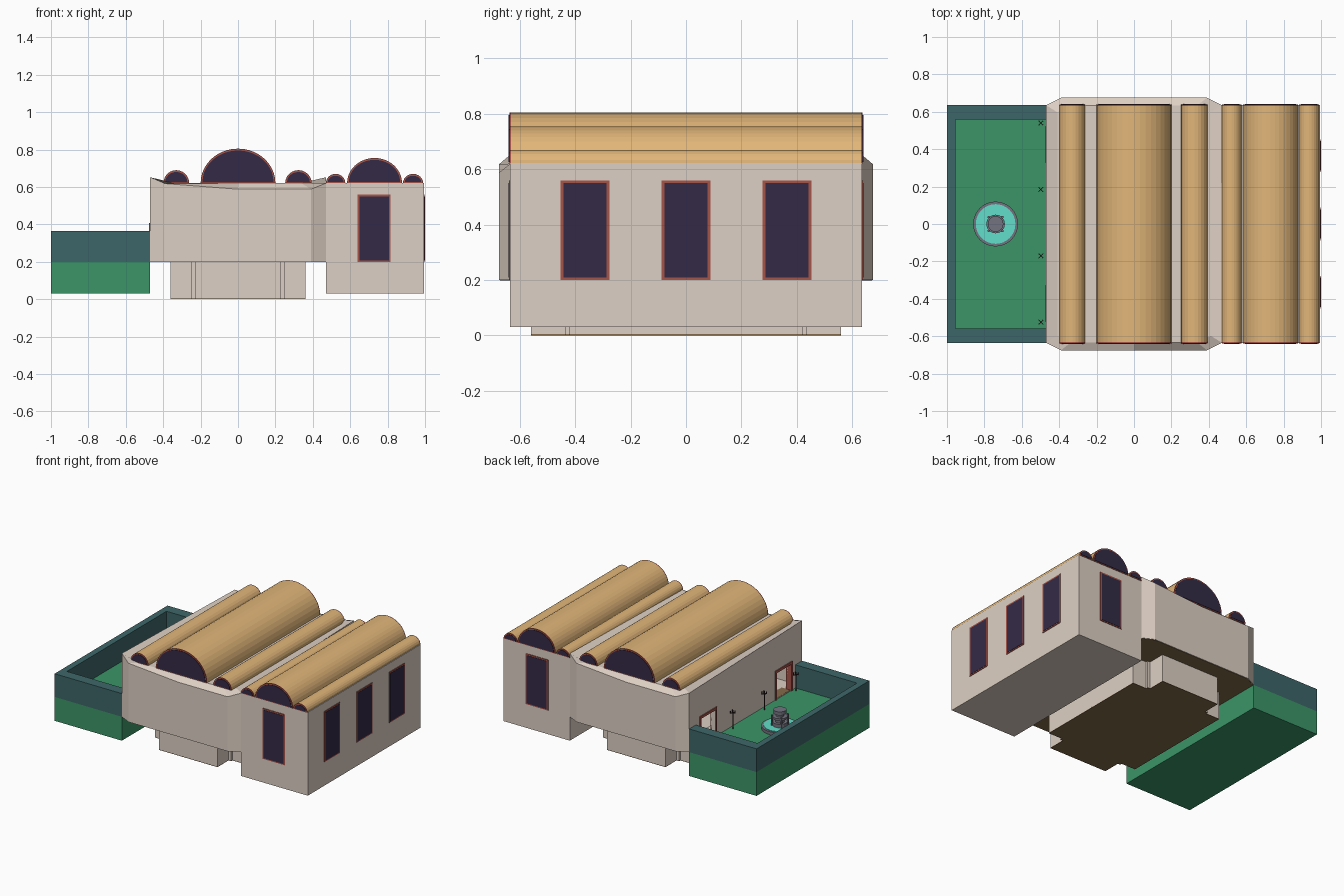
import bpy, bmesh
from math import pi, sin, cos

if "Cube" in bpy.data.objects:
    bpy.data.objects.remove(bpy.data.objects["Cube"])


def mat(name, r, g, b):
    m = bpy.data.materials.new(name)
    m.diffuse_color = [*[(c / 255) ** 2.2 for c in (r, g, b)], 1]
    m.use_nodes = True
    m.node_tree.nodes["Principled BSDF"].inputs["Base Color"].default_value = m.diffuse_color
    return m


PLASTER = mat("plaster", 221, 207, 195)
TAN = mat("tan_roof", 224, 180, 120)
DARK = mat("dark_glass", 55, 46, 72)
RED = mat("red_trim", 165, 84, 74)
GREEN = mat("grass", 62, 148, 104)
TEAL = mat("hedge", 64, 102, 104)
WATER = mat("water", 98, 222, 200)
GREY = mat("stone", 115, 115, 128)
BROWN = mat("brown_floor", 130, 106, 76)
IRON = mat("dark_iron", 70, 45, 45)


def finish(name, bm, m):
    bmesh.ops.recalc_face_normals(bm, faces=bm.faces)
    me = bpy.data.meshes.new(name)
    bm.to_mesh(me)
    bm.free()
    if m:
        me.materials.append(m)
    ob = bpy.data.objects.new(name, me)
    bpy.context.collection.objects.link(ob)
    return ob


def prism(name, pts, lo, hi, m, axis="z", cap=True):
    """Extrude a 2D outline along z or y."""
    bm = bmesh.new()
    put = (lambda p, w: (p[0], p[1], w)) if axis == "z" else (lambda p, w: (p[0], w, p[1]))
    a = [bm.verts.new(put(p, lo)) for p in pts]
    b = [bm.verts.new(put(p, hi)) for p in pts]
    n = len(pts)
    for i in range(n):
        bm.faces.new((a[i], a[(i + 1) % n], b[(i + 1) % n], b[i]))
    bm.faces.new(a)
    if cap:
        bm.faces.new(b)
    return finish(name, bm, m)


def box(name, x, y, z, m):
    return prism(name, [(x[0], y[0]), (x[1], y[0]), (x[1], y[1]), (x[0], y[1])], z[0], z[1], m)


def cyl(name, x, y, r, z0, z1, m, n=24):
    return prism(name, [(x + r * cos(2 * pi * i / n), y + r * sin(2 * pi * i / n)) for i in range(n)], z0, z1, m)


def cut(ob, cutter):
    md = ob.modifiers.new("cut", "BOOLEAN")
    md.operation = "DIFFERENCE"
    md.solver = "EXACT"
    md.object = cutter
    cutter.hide_render = True
    cutter.hide_viewport = True


# Main hall: bowed ends, roof rim rising at two opposite corners
half = [(-.47, -.635, .652), (-.39, -.675, .618), (0, -.675, .588), (.39, -.675, .588), (.47, -.635, .62)]
rim = half + [(-x, -y, z) for x, y, z in half]
bm = bmesh.new()
bot = [bm.verts.new((x, y, .2)) for x, y, z in rim]
top = [bm.verts.new(p) for p in rim]
inn = [bm.verts.new((x * .87, y * .94, .62)) for x, y, z in rim]
n = len(rim)
for i in range(n):
    j = (i + 1) % n
    bm.faces.new((bot[i], bot[j], top[j], top[i]))
    bm.faces.new((top[i], top[j], inn[j], inn[i]))
bm.faces.new(bot)
bm.faces.new(inn)
hall = finish("main_hall", bm, PLASTER)

# Sunken cross-shaped room under the hall
q = [(.36, .42), (.25, .42), (.25, .435), (.23, .435), (.23, .56)]
cross = q + [(-x, y) for x, y in q[::-1]]
cross += [(-x, -y) for x, y in cross]
sunk = prism("sunken_room_walls", cross, .004, .2, PLASTER, cap=False)
prism("sunken_room_floor", cross, 0, .004, BROWN)
slab = prism("hall_floor", [(x * .995, y * .995) for x, y, z in rim], .198, .206, BROWN)

# Hollow the hall, open the floor and the two garden doors
cut(hall, box("hall_space_cutter", (-.44, .44), (-.6, .6), (.206, .57), None))
inner = [(x * .99, y * .99) for x, y in cross]
pit = prism("pit_cutter", inner, .15, .3, None)
cut(hall, pit)
cut(slab, pit)
for i, y in enumerate((-.425, .425)):
    cut(hall, box(f"door_cutter_{i}", (-.6, -.4), (y - .08, y + .08), (.205, .39), None))
    for k, s in enumerate((-1, 1)):
        e = y + s * .088
        box(f"door_jamb_{i}_{k}", (-.476, -.435), (e - .008, e + .008), (.2, .39), RED)
    box(f"door_lintel_{i}", (-.476, -.435), (y - .096, y + .096), (.39, .408), RED)

# Side wing
wx = (.47, .994)
box("wing_plinth", wx, (-.635, .635), (.03, .2), PLASTER)
box("wing_walls", wx, (-.635, .635), (.2, .622), PLASTER)


# Windows: red frame with dark pane
def window(name, x, y, axis, s):
    for part, h, d, z, m in (("frame", .088, .004, (.2, .56), RED), ("pane", .078, .006, (.208, .55), DARK)):
        if axis == "x":
            box(f"{name}_{part}", (x - .01, x + d), (y - h, y + h), z, m)
        else:
            ys = sorted((y - s * .01, y + s * d))
            box(f"{name}_{part}", (x - h, x + h), ys, z, m)


for i, y in enumerate((-.365, 0, .365)):
    window(f"side_window_{i}", .994, y, "x", 1)
window("front_window", .728, -.635, "y", -1)
window("back_window", .728, .635, "y", 1)


# Barrel vaults with glazed, red-trimmed ends
def arch(x, r, h, n, t=0):
    return [(x + (r - t) * cos(pi * i / n), .62 + t * .6 + (h - t * 1.6) * sin(pi * i / n)) for i in range(n + 1)]


vaults = [(0, .2, .185, 20), (-.33, .069, .07, 12), (.323, .071, .07, 12),
          (.522, .052, .05, 12), (.73, .147, .135, 20), (.936, .054, .05, 12)]
for i, (x, r, h, n) in enumerate(vaults):
    prism(f"vault_{i}", arch(x, r, h, n), -.632, .632, TAN, "y")
    for k, s in enumerate((-1, 1)):
        prism(f"vault_trim_{i}_{k}", arch(x, r, h, n), s * .632, s * .638, RED, "y")
        prism(f"vault_glass_{i}_{k}", arch(x, r, h, n, .01), s * .634, s * .641, DARK, "y")

# Walled garden
box("garden_base", (-1, -.47), (-.635, .635), (.03, .2), GREEN)
u = [(-.47, -.635), (-1, -.635), (-1, .635), (-.47, .635),
     (-.47, .56), (-.955, .56), (-.955, -.56), (-.47, -.56)]
prism("garden_wall", u, .2, .365, TEAL)

# Fountain
fx = -.74
cyl("fountain_basin", fx, 0, .12, .2, .222, GREY, 32)
cyl("fountain_water", fx, 0, .106, .21, .225, WATER, 32)
for i, (r, a, b) in enumerate(((.05, .225, .25), (.03, .25, .275), (.05, .275, .29),
                               (.025, .29, .31), (.042, .31, .335))):
    cyl(f"fountain_tier_{i}", fx, 0, r, a, b, GREY, 16)
for i in range(4):
    a = pi / 4 + i * pi / 2
    cyl(f"fountain_spout_{i}", fx + .052 * cos(a), .052 * sin(a), .007, .225, .3, GREY, 8)

# Garden lamp posts with four crossed arms
for i, y in enumerate((-.525, -.17, .185, .54)):
    x = -.498
    cyl(f"lamp_post_{i}", x, y, .0035, .2, .335, IRON, 8)
    for k in range(4):
        a = pi / 4 + k * pi / 2
        dx, dy = cos(a), sin(a)
        arm = [(x + t * dx - s * dy, y + t * dy + s * dx) for t, s in
               ((0, -.002), (.017, -.002), (.017, .002), (0, .002))]
        prism(f"lamp_arm_{i}_{k}", arm, .312, .318, IRON)
        cyl(f"lamp_candle_{i}_{k}", x + .015 * dx, y + .015 * dy, .003, .312, .33, IRON, 6)
